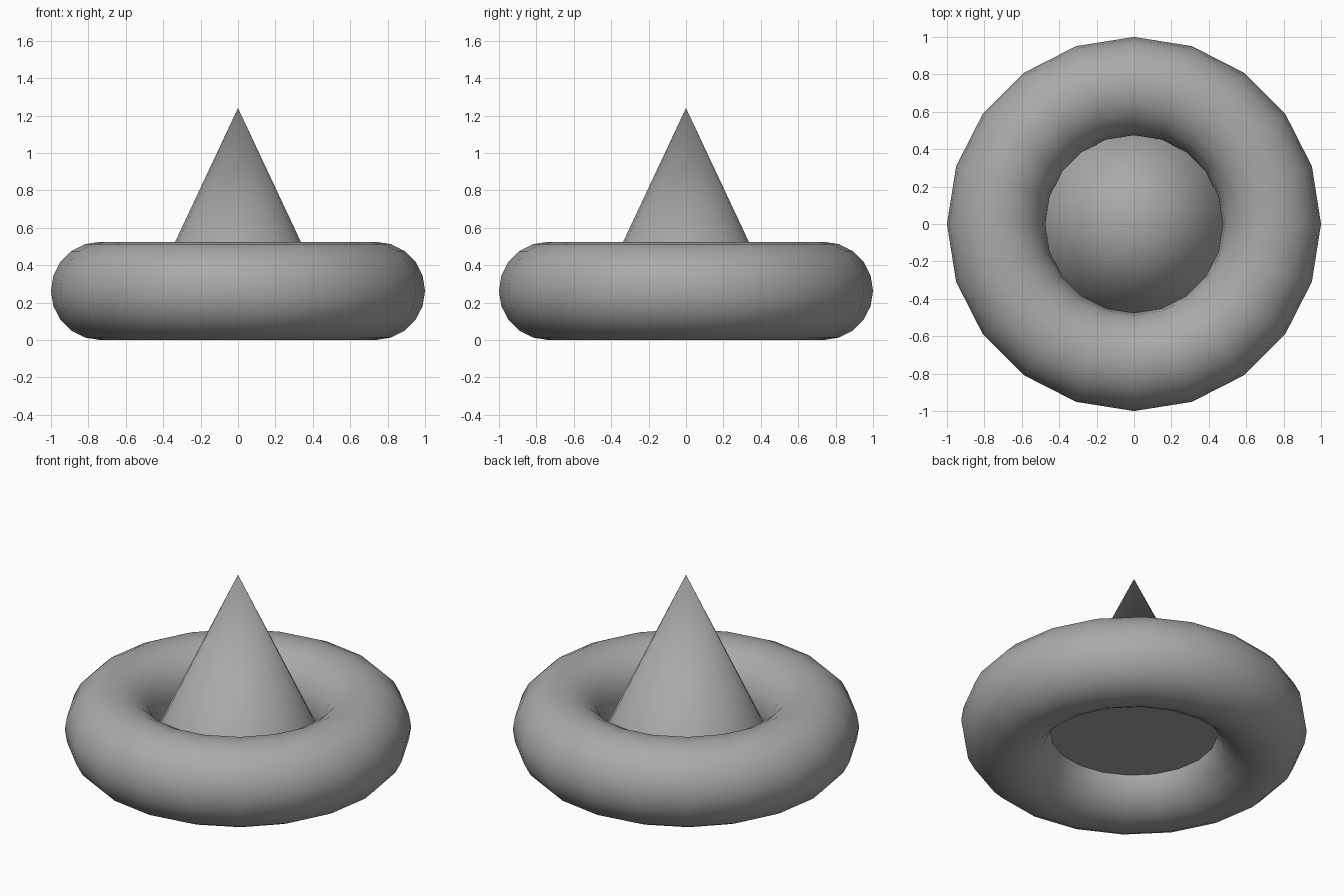
import bpy
import math

SIDES = 20
TUBE = 0.2625            # tube radius of the ring
RING = 1.0 - TUBE        # centre-line radius of the ring
BASE_Z, APEX_Z = 0.21, 1.24
CONE_RADIUS = 0.484

cube = bpy.data.objects.get("Cube")
if cube:
    bpy.data.objects.remove(cube, do_unlink=True)

# Single plain grey material
grey = bpy.data.materials.new("plain_grey")
grey.use_nodes = True
colour = (0.4, 0.4, 0.4, 1.0)
grey.diffuse_color = colour
grey.node_tree.nodes["Principled BSDF"].inputs["Base Color"].default_value = colour


def finish(name):
    """Name the active object, colour it and smooth all but sharp edges."""
    obj = bpy.context.object
    obj.name = obj.data.name = name
    obj.data.materials.clear()
    obj.data.materials.append(grey)
    bpy.ops.object.shade_smooth_by_angle(angle=math.radians(40))
    return obj


# Thick ring lying flat on the ground
bpy.ops.mesh.primitive_torus_add(
    major_segments=SIDES, minor_segments=SIDES,
    major_radius=RING, minor_radius=TUBE, location=(0, 0, TUBE))
finish("ring")

# Cone wedged into the hole, closed underneath
bpy.ops.mesh.primitive_cone_add(
    vertices=SIDES, radius1=CONE_RADIUS, radius2=0, depth=APEX_Z - BASE_Z,
    end_fill_type='NGON', location=(0, 0, (BASE_Z + APEX_Z) / 2))
finish("cone")
